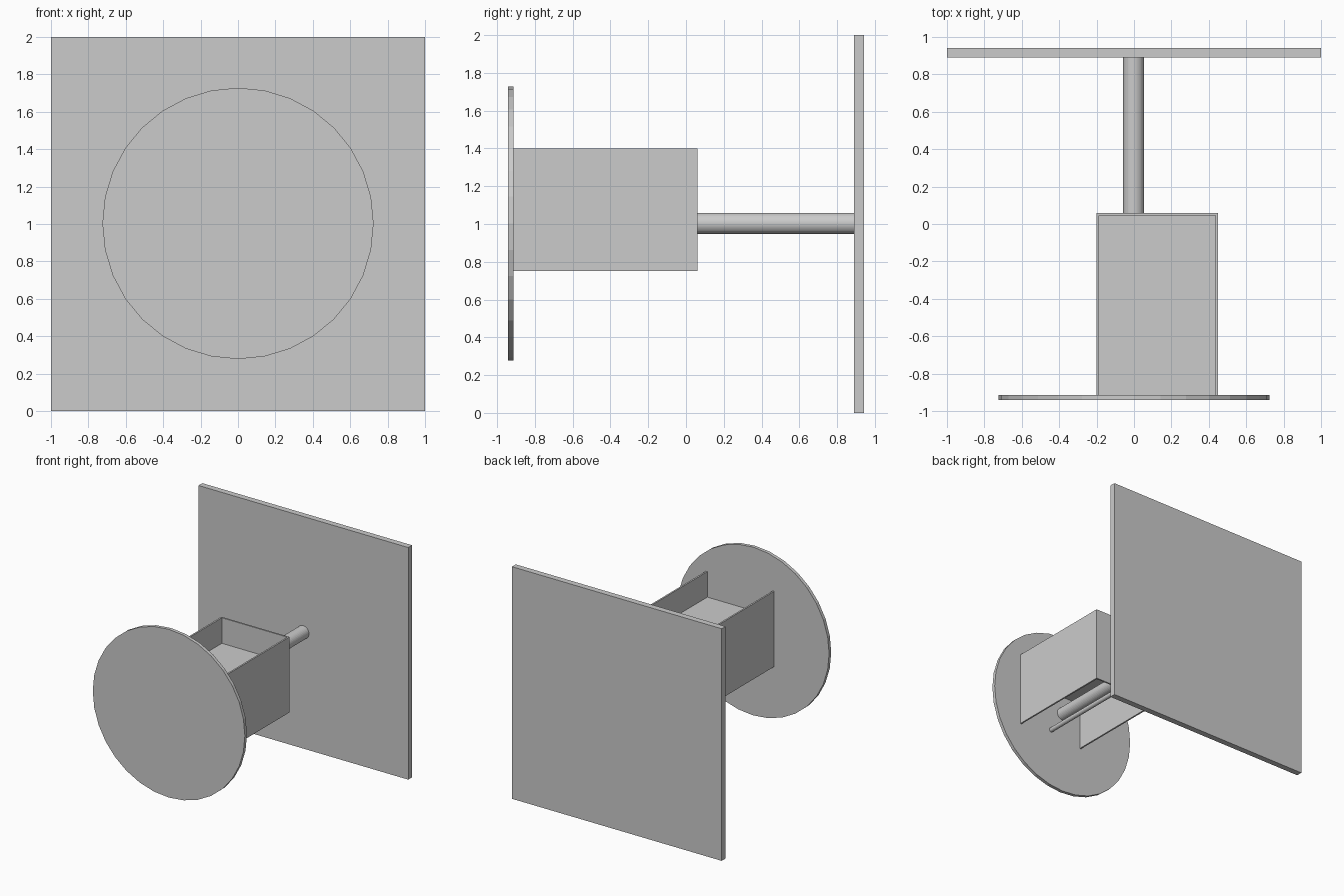
import bpy
from math import pi

if "Cube" in bpy.data.objects:
    bpy.data.objects.remove(bpy.data.objects["Cube"])


def box(name, x0, x1, y0, y1, z0, z1):
    bpy.ops.mesh.primitive_cube_add(size=1, location=((x0 + x1) / 2, (y0 + y1) / 2, (z0 + z1) / 2))
    ob = bpy.context.object
    ob.name = name
    ob.scale = (x1 - x0, y1 - y0, z1 - z0)
    bpy.ops.object.transform_apply(location=False, rotation=False, scale=True)
    return ob


def rod(name, x, z, radius, y0, y1, sides=32):
    # cylinder lying along y
    bpy.ops.mesh.primitive_cylinder_add(vertices=sides, radius=radius, depth=y1 - y0,
                                        location=(x, (y0 + y1) / 2, z), rotation=(pi / 2, 0, 0))
    ob = bpy.context.object
    ob.name = name
    return ob


FRONT, BACK = -0.913, 0.06      # housing ends
LEFT, RIGHT = -0.2, 0.45        # housing sides
BOTTOM, TOP = 0.75, 1.40
T = 0.014                       # sheet thickness

# square back plate and round front disc
box("back_plate", -1, 1, 0.89, 0.942, 0, 2)
rod("front_disc", 0, 1.003, 0.725, -0.942, FRONT)

# long shaft joining disc and plate
rod("main_shaft", -0.002, 1.003, 0.056, FRONT, 0.89)

# housing open at top and bottom, with a shelf inside
box("left_wall", LEFT, LEFT + T, FRONT, BACK, BOTTOM, TOP)
box("right_wall", RIGHT - T, RIGHT, FRONT, BACK, BOTTOM, TOP)
box("back_wall", LEFT + T, RIGHT - T, BACK - T, BACK, BOTTOM, TOP)
box("shelf", LEFT + T, RIGHT - T, FRONT, BACK - T, 1.166, 1.18)

# thin rod below the shelf
rod("thin_rod", 0.12, 0.81, 0.02, FRONT, BACK - T)
